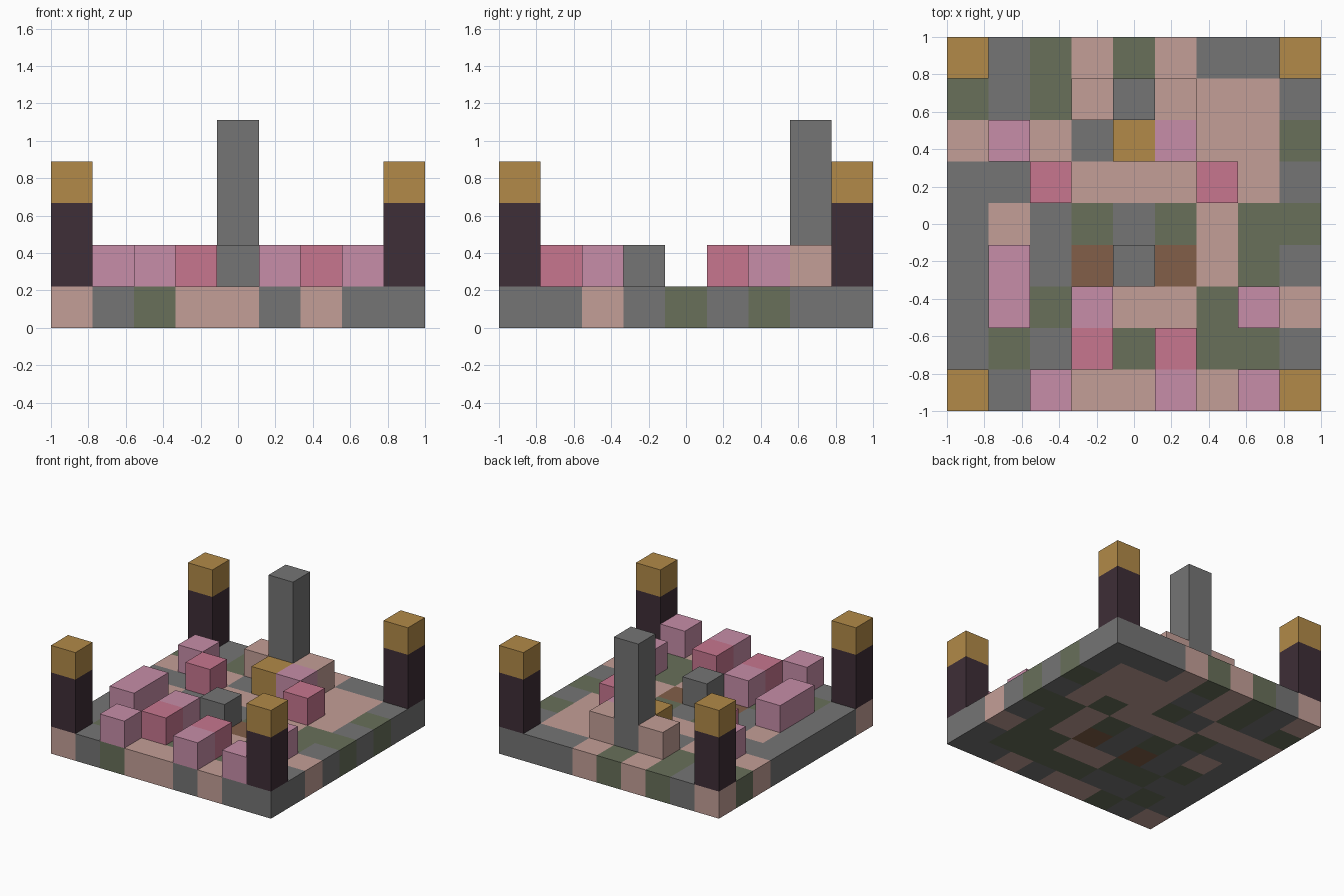
import bpy
import bmesh

if "Cube" in bpy.data.objects:
    bpy.data.objects.remove(bpy.data.objects["Cube"], do_unlink=True)

N = 9
CELL = 2 / N


def material(name, hex_code):
    """One flat material from an sRGB hex code."""
    rgb = [int(hex_code[i:i + 2], 16) / 255 for i in (0, 2, 4)]
    rgb = [((c + 0.055) / 1.055) ** 2.4 if c > 0.04 else c / 12.92 for c in rgb]
    mat = bpy.data.materials.new(name)
    mat.use_nodes = True
    mat.diffuse_color = (*rgb, 1)
    bsdf = next(n for n in mat.node_tree.nodes if n.type == 'BSDF_PRINCIPLED')
    bsdf.inputs["Base Color"].default_value = (*rgb, 1)
    bsdf.inputs["Roughness"].default_value = 0.9
    return mat


MATS = {
    'G': material("stone_grey", "757575"),
    'V': material("moss_green", "68705A"),
    'P': material("peach_clay", "C49F97"),
    'B': material("earth_brown", "825F49"),
    'K': material("blossom_pink", "C78DA8"),
    'R': material("rose", "C7768F"),
    'O': material("lantern_gold", "B28A48"),
    'D': material("dark_wood", "3E2E37"),
}
KEYS = list(MATS)

# Floor tiles, back row first, left to right along +x
FLOOR = [
    "PGVPVPGGG",
    "VGVPGPPPG",
    "PPPGVPPPV",
    "GGVPPPVPG",
    "GPGVGVPVV",
    "GVGBGBPVG",
    "GGVVPPVVP",
    "GVGGVVVVG",
    "PGVPPGPGG",
]


def make_object(name, bm, mats):
    mesh = bpy.data.meshes.new(name)
    bmesh.ops.recalc_face_normals(bm, faces=bm.faces)
    for mat in mats:
        mesh.materials.append(mat)
    bm.to_mesh(mesh)
    bm.free()
    obj = bpy.data.objects.new(name, mesh)
    bpy.context.collection.objects.link(obj)
    return obj


def block(name, key, col, row, level, height=1, depth=1):
    """Box on the cell grid; row counts from the back, level from the ground."""
    bm = bmesh.new()
    bmesh.ops.create_cube(bm, size=CELL)
    for v in bm.verts:
        v.co.y *= depth
        v.co.z *= height
        v.co.x += (col + 0.5) * CELL - 1
        v.co.y += 1 - (row + depth / 2) * CELL
        v.co.z += (level + height / 2) * CELL
    return make_object(name, bm, [MATS[key]])


# Tiled floor slab: a grid extruded one cell high, coloured by cell
bm = bmesh.new()
bmesh.ops.create_grid(bm, x_segments=N, y_segments=N, size=1)
top = bmesh.ops.extrude_face_region(bm, geom=bm.faces[:], use_keep_orig=True)["geom"]
for v in top:
    if isinstance(v, bmesh.types.BMVert):
        v.co.z += CELL
bmesh.ops.recalc_face_normals(bm, faces=bm.faces)
for f in bm.faces:
    inside = f.calc_center_median() - f.normal * CELL / 2
    col = int((inside.x + 1) / CELL)
    row = int((1 - inside.y) / CELL)
    f.material_index = KEYS.index(FLOOR[row][col])
make_object("floor_slab", bm, MATS.values())

# Corner posts with gold lanterns
for side, col in (("right", 0), ("left", N - 1)):
    for end, row in (("back", 0), ("front", N - 1)):
        block(f"{end}_{side}_post", 'D', col, row, 1, height=2)
        block(f"{end}_{side}_lantern", 'O', col, row, 3)

# Tall pillar with its clay shoulders
block("pillar", 'G', 4, 1, 1, height=4)
for side, col in (("right", 3), ("left", 5)):
    block(f"pillar_shoulder_{side}", 'P', col, 1, 1)

# Single blocks standing on the floor
block("gold_block", 'O', 4, 2, 1)
block("stone_block", 'G', 4, 5, 1)
block("long_blossom_block", 'K', 1, 5, 1, depth=2)
for i, (col, row) in enumerate([(1, 2), (5, 2), (3, 6), (7, 6), (2, 8), (5, 8), (7, 8)]):
    block(f"blossom_block_{i + 1}", 'K', col, row, 1)
for i, (col, row) in enumerate([(2, 3), (6, 3), (3, 7), (5, 7)]):
    block(f"rose_block_{i + 1}", 'R', col, row, 1)
